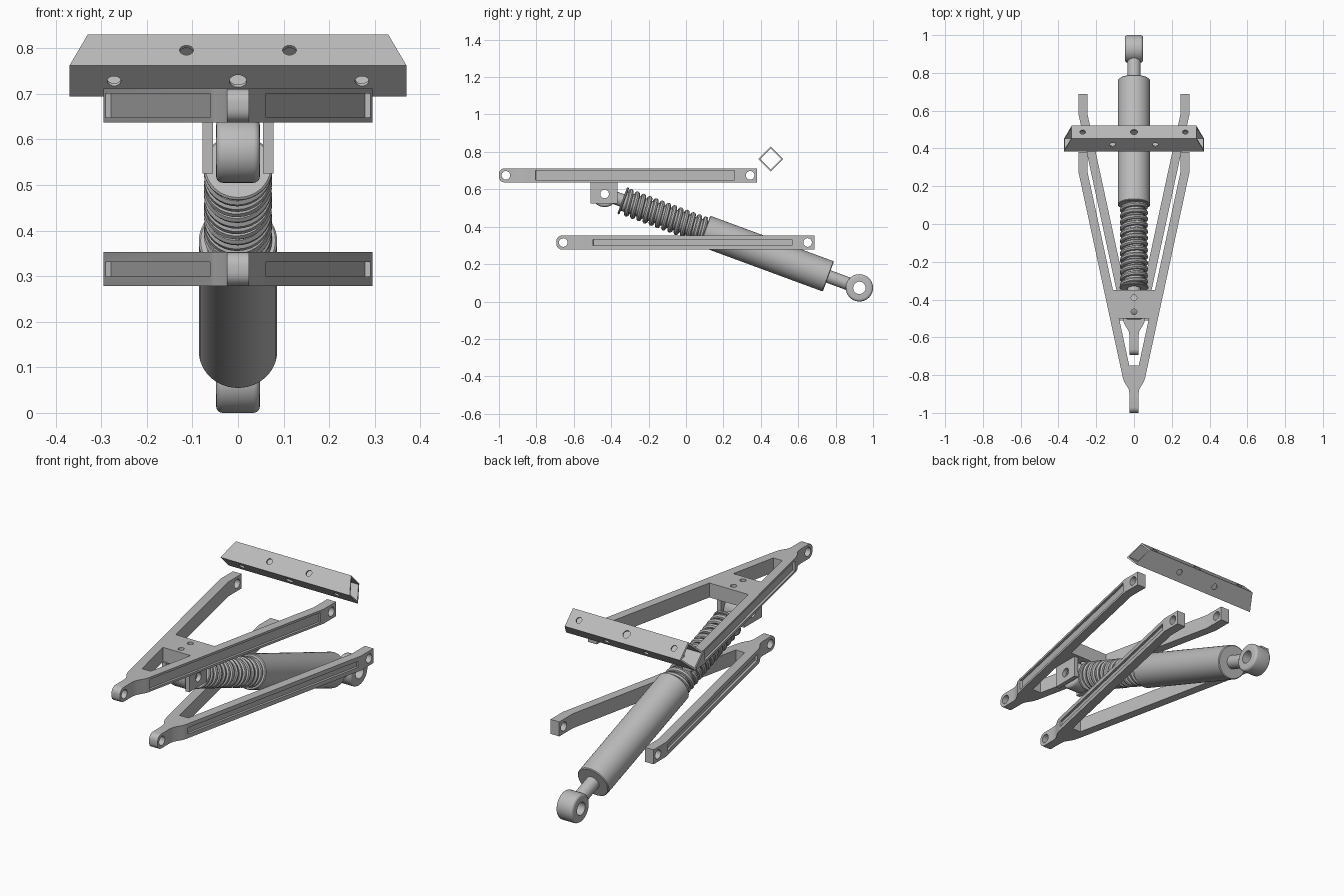
import bpy, bmesh, math
from mathutils import Vector, Matrix

if "Cube" in bpy.data.objects:
    bpy.data.objects.remove(bpy.data.objects["Cube"])

metal = bpy.data.materials.new("plain grey metal")
metal.use_nodes = True
GREY = (0.5, 0.5, 0.5, 1)
metal.diffuse_color = GREY
metal.node_tree.nodes["Principled BSDF"].inputs["Base Color"].default_value = GREY


def finish(name, bm, matrix=Matrix()):
    bmesh.ops.recalc_face_normals(bm, faces=bm.faces)
    mesh = bpy.data.meshes.new(name)
    bm.to_mesh(mesh)
    bm.free()
    mesh.transform(matrix)
    mesh.materials.append(metal)
    ob = bpy.data.objects.new(name, mesh)
    bpy.context.collection.objects.link(ob)
    return ob


def activate(ob):
    bpy.ops.object.select_all(action='DESELECT')
    ob.select_set(True)
    bpy.context.view_layer.objects.active = ob


def smooth(ob):
    activate(ob)
    bpy.ops.object.shade_smooth_by_angle(angle=math.radians(35))


def prism(name, outline, z0, z1, nose_round=0):
    """Extrude an (x, y) outline upward, optionally rounding its front end."""
    bm = bmesh.new()
    face = bm.faces.new([bm.verts.new((x, y, z0)) for x, y in outline])
    new = bmesh.ops.extrude_face_region(bm, geom=[face])["geom"]
    bmesh.ops.translate(bm, vec=(0, 0, z1 - z0),
                        verts=[v for v in new if isinstance(v, bmesh.types.BMVert)])
    if nose_round:
        front = min(v.co.y for v in bm.verts)
        tips = [e for e in bm.edges
                if all(v.co.y < front + 1e-4 for v in e.verts)
                and abs(e.verts[0].co.z - e.verts[1].co.z) < 1e-4]
        bmesh.ops.bevel(bm, geom=tips, offset=nose_round, segments=5,
                        profile=0.5, affect='EDGES')
    return finish(name, bm)


def box(name, size, matrix):
    bm = bmesh.new()
    bmesh.ops.create_cube(bm, size=1, matrix=Matrix.Diagonal((*size, 1)))
    return finish(name, bm, matrix)


def aim(origin, direction):
    """Matrix that puts local z along a direction."""
    return Matrix.Translation(origin) @ Vector(direction).to_track_quat('Z', 'Y').to_matrix().to_4x4()


def drill(origin, direction, radius, depth):
    bm = bmesh.new()
    bmesh.ops.create_cone(bm, cap_ends=True, segments=32, radius1=radius,
                          radius2=radius, depth=depth)
    return finish("cutter", bm, aim(origin, direction))


def cut(ob, cutters):
    for c in cutters:
        mod = ob.modifiers.new("cut", 'BOOLEAN')
        mod.operation, mod.solver, mod.object = 'DIFFERENCE', 'EXACT', c
        activate(ob)
        bpy.ops.object.modifier_apply(modifier=mod.name)
        bpy.data.objects.remove(c)
    smooth(ob)


def lathe(name, profile, matrix, closed=False):
    """Spin (radius, height) points about local z."""
    bm = bmesh.new()
    vs = [bm.verts.new((r, 0, h)) for r, h in profile]
    edges = [bm.edges.new(p) for p in zip(vs, vs[1:])]
    if closed:
        edges.append(bm.edges.new((vs[-1], vs[0])))
    bmesh.ops.spin(bm, geom=vs + edges, cent=(0, 0, 0), axis=(0, 0, 1),
                   angle=math.tau, steps=48)
    bmesh.ops.remove_doubles(bm, verts=bm.verts, dist=1e-5)
    ob = finish(name, bm, matrix)
    smooth(ob)
    return ob


# Suspension arms: a forked outline with a narrow rounded nose
HALF = [(.024, 0), (.024, .10), (.028, .125), (.052, .165), (.06, .19), (.295, 1.28),
        (.295, 1.38), (.245, 1.38), (.245, 1.27), (.025, .25)]


def arm(name, y0, z0, slot_height):
    z1, zc = z0 + .075, z0 + .0375
    right = [(x, y + y0) for x, y in HALF]
    ob = prism(name, right + [(-x, y) for x, y in reversed(right)], z0, z1, .03)
    cutters = [drill((0, y0 + .037, zc), (1, 0, 0), .023, .3),
               drill((0, y0 + 1.343, zc), (1, 0, 0), .023, .8)]
    # Long shallow recess along each outer side
    for s in (-1, 1):
        a, b = Vector((.061, .195, 0)), Vector((.2905, 1.26, 0))
        mid, d = (a + b) / 2, b - a
        turn = Matrix.Rotation(-s * math.atan2(d.x, d.y), 4, 'Z')
        cutters.append(box("cutter", (.024, d.length, slot_height),
                           Matrix.Translation((s * mid.x, mid.y + y0, zc)) @ turn))
    cut(ob, cutters)


UP = .637
arm("upper_arm", -1, UP, .052)
arm("lower_arm", -.693, .278, .032)

# Cross plate bridging the upper arm, and the mount ears below it
plate = prism("upper_cross_plate", [(-.09, -.5), (.09, -.5), (.122, -.35), (-.122, -.35)],
              UP, UP + .075)
cut(plate, [drill((0, y, UP), (0, 0, 1), .015, .3) for y in (-.39, -.465)])
for side, s in (("left", 1), ("right", -1)):
    ear = box(side + "_mount_ear", (.023, .145, .115),
              Matrix.Translation((s * .0665, -.4375, .5825)))
    cut(ear, [drill((s * .0665, -.435, .575), (1, 0, 0), .023, .1)])

# Shock absorber, laid out along its sloping axis
TOP, END = Vector((0, -.435, .575)), Vector((0, .927, .073))
AXIS = aim(TOP, END - TOP)
LENGTH = (END - TOP).length


def eye(name, origin, radius, hole, w=.048, soft=.014):
    rim = [(radius - soft + soft * math.sin(a), w - soft + soft * math.cos(a))
           for a in (i * math.pi / 8 for i in range(5))]
    rim += [(r, -h) for r, h in reversed(rim)]
    lathe(name, [(hole, w)] + rim + [(hole, -w)], aim(origin, (1, 0, 0)), closed=True)


def rod(name, radius, t0, t1, edge=.004):
    lathe(name, [(0, t0), (radius - edge, t0), (radius, t0 + edge),
                 (radius, t1 - edge), (radius - edge, t1), (0, t1)], AXIS)


eye("top_eye", TOP, .07, .025)
eye("bottom_eye", END, .073, .033)
rod("top_stem", .035, .05, .13)
rod("spring_seat", .076, .10, .112)
rod("spring_core", .054, .105, .60)
rod("shock_body", .086, .57, 1.275)
rod("bottom_rod", .035, 1.26, LENGTH - .05)

# Coil spring
TURNS, STEPS, T0, T1 = 13, 32, .12, .58
curve = bpy.data.curves.new("coil_spring", 'CURVE')
curve.dimensions = '3D'
curve.bevel_depth, curve.bevel_resolution, curve.use_fill_caps = .013, 2, True
path = curve.splines.new('POLY')
count = TURNS * STEPS
path.points.add(count)
for i, p in enumerate(path.points):
    a = math.tau * i / STEPS
    p.co = (.062 * math.cos(a), .062 * math.sin(a), T0 + (T1 - T0) * i / count, 1)
curve.materials.append(metal)
spring = bpy.data.objects.new("coil_spring", curve)
bpy.context.collection.objects.link(spring)
spring.matrix_world = AXIS
activate(spring)
bpy.ops.object.convert(target='MESH')
smooth(bpy.context.object)

# Hollow square cross beam, tilted on edge, with tapered ends
CENTRE, H, WALL = Vector((0, .453, .762)), .048, .008
IN = H - WALL
TILT = Matrix.Translation(CENTRE) @ Matrix.Rotation(math.radians(-45), 4, 'X')


def end_x(z):
    return .35 - .02 * z / H


bm = bmesh.new()
rings = []
for s in (-1, 1):
    for h in (H, IN):
        rings.append([bm.verts.new((s * end_x(z), y, z))
                      for y, z in ((-h, -h), (h, -h), (h, h), (-h, h))])
for a, b in ((0, 2), (1, 3), (0, 1), (2, 3)):
    for i in range(4):
        j = (i + 1) % 4
        bm.faces.new((rings[a][i], rings[a][j], rings[b][j], rings[b][i]))
beam = finish("cross_beam", bm, TILT)
holes = [drill(CENTRE + Vector((x, 0, 0)), (0, 1, 1), r, .3)
         for x, r in ((-.272, .015), (0, .019), (.272, .015))]
holes += [drill(CENTRE + Vector((x, 0, 0)), (0, -1, 1), .015, .3) for x in (-.113, .113)]
cut(beam, holes)
